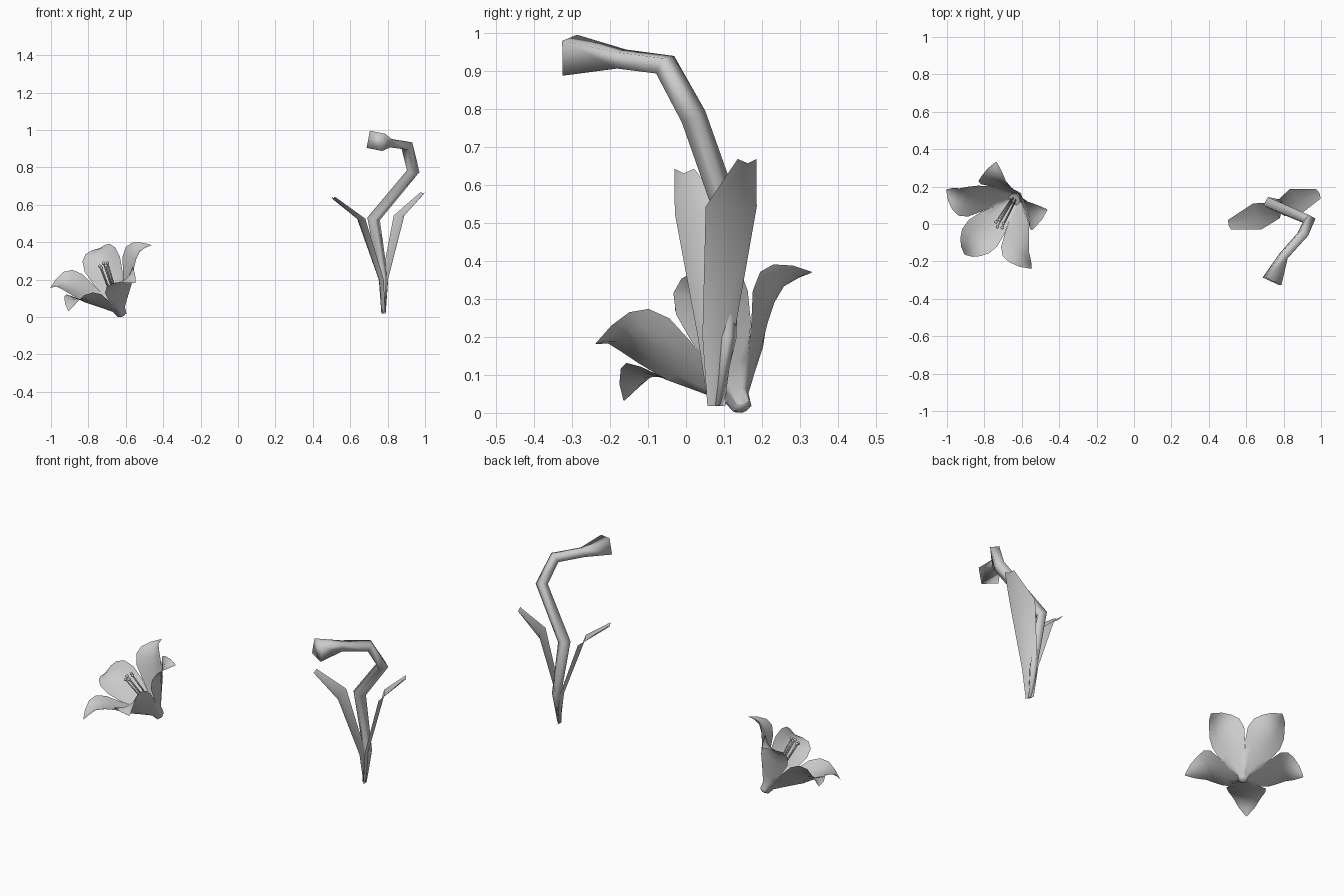
import bpy, bmesh, math
from mathutils import Vector, Matrix

if "Cube" in bpy.data.objects:
    bpy.data.objects.remove(bpy.data.objects["Cube"])


def make_object(name, bm, merge=0.0, angle=None):
    if merge:
        bmesh.ops.remove_doubles(bm, verts=bm.verts, dist=merge)
    me = bpy.data.meshes.new(name)
    bm.to_mesh(me)
    bm.free()
    ob = bpy.data.objects.new(name, me)
    bpy.context.collection.objects.link(ob)
    for p in me.polygons:
        p.use_smooth = True
    if angle:
        bpy.context.view_layer.objects.active = ob
        ob.select_set(True)
        bpy.ops.object.shade_smooth_by_angle(angle=math.radians(angle))
        ob.select_set(False)
    return ob


def skin(bm, rows, closed=False):
    """Quads between successive rows of points."""
    vs = [[bm.verts.new(p) for p in row] for row in rows]
    n = len(rows[0])
    for a, b in zip(vs, vs[1:]):
        for i in range(n if closed else n - 1):
            j = (i + 1) % n
            bm.faces.new((a[i], a[j], b[j], b[i]))
    return vs


def tube(bm, path, sides, turn=0.0, up=Vector((0, 0, 1))):
    """Capped tube through (x, y, z, radius) points."""
    pts = [Vector(p[:3]) for p in path]
    segs = [(b - a).normalized() for a, b in zip(pts, pts[1:])]
    side, prev, rows = segs[0].cross(up).normalized(), segs[0], []
    for i, p in enumerate(pts):
        t = (segs[max(i - 1, 0)] + segs[min(i, len(segs) - 1)]).normalized()
        side = prev.rotation_difference(t) @ side
        prev = t
        other = t.cross(side)
        ring = []
        for k in range(sides):
            w = 2 * math.pi * (k + 0.5) / sides + turn
            ring.append(p + path[i][3] * (math.cos(w) * side + math.sin(w) * other))
        rows.append(ring)
    vs = skin(bm, rows, True)
    bm.faces.new(vs[0][::-1])
    bm.faces.new(vs[-1])


# Flower frame: axis leans left, forward and up
base = Vector((-0.62, 0.15, 0.014))
axis = Vector((-0.426, -0.408, 0.811)).normalized()
out = Vector((-0.007, 0.288, 0.15))
out = (out - axis * out.dot(axis)).normalized()
tan = axis.cross(out)

# Five cupped petals: distance out, height of midrib, half width, height of edge
profile = [(.022, 0, .016, 0), (.03, .04, .0218, .04), (.07, .095, .0509, .10),
           (.12, .155, .086, .172), (.16, .205, .104, .243), (.20, .247, .097, .286),
           (.24, .273, .072, .30), (.285, .276, .042, .286), (.322, .264, .003, .264)]
reach = [1, .975, 1.03, 1.05, .97]
bm = bmesh.new()
for k in range(5):
    w = 2 * math.pi * k / 5
    u = out * math.cos(w) + tan * math.sin(w)
    t = axis.cross(u)
    rows = []
    for r, mid, half, edge in profile:
        far = r * (1 + (reach[k] - 1) * max(0, r - .12) / .2)
        rows.append([base + u * far + t * half * s + axis * (mid + (edge - mid) * s * s)
                     for s in (-1, -.5, 0, .5, 1)])
    skin(bm, rows)
make_object("flower_petals", bm, 0.0012)

# Rounded base under the petals
bm = bmesh.new()
tube(bm, [(*(base + axis * a), r) for a, r in
          ((-.006, .016), (.005, .026), (.03, .027), (.045, .034))], 8)
make_object("flower_base", bm, angle=50)

# Stamens with small tips
bm = bmesh.new()
for k in range(5):
    w = 2 * math.pi * k / 5
    d = out * math.cos(w) + tan * math.sin(w)
    foot = base + axis * .06 + d * .014
    tip = Vector((-.718, 0, .277)) + d * .024
    tube(bm, [(*foot, .004), (*tip, .004)], 6)
    bmesh.ops.create_icosphere(bm, subdivisions=1, radius=.01,
                               matrix=Matrix.Translation(tip))
make_object("stamens", bm)

# Square stem, from flared mouth down to the foot
bm = bmesh.new()
tube(bm, [(.738, -.306, .942, .066), (.80, -.17, .932, .031), (.903, -.055, .917, .034),
          (.937, .02, .78, .035), (.725, .11, .525, .036), (.778, .108, .2, .026),
          (.778, .08, .02, .012)], 4, math.radians(10))
bmesh.ops.recalc_face_normals(bm, faces=bm.faces)
make_object("stem", bm)


# Leaves: creased strips given by centre points and half widths
def leaf(name, centres, across):
    bm = bmesh.new()
    across = Vector(across).normalized()
    rows = []
    pts = [Vector(c[:3]) for c in centres]
    for i, c in enumerate(centres):
        along = (pts[min(i + 1, len(pts) - 1)] - pts[max(i - 1, 0)]).normalized()
        n = along.cross(across)
        if n.z < 0:
            n = -n
        rows.append([pts[i] - across * c[3] + n * c[4], pts[i] - n * c[4],
                     pts[i] + across * c[3] + n * c[4]])
    # notch of the tip follows the crease
    rows[-1][1] -= Vector((0, 0, .006))
    skin(bm, rows)
    make_object(name, bm)


leaf("right_leaf", [(.782, .08, .018, .024, .004), (.79, .087, .2, .045, .006),
                    (.868, .122, .54, .073, .008), (.99, .162, .666, .027, .004)],
     (-.39, .92, 0))
leaf("left_leaf", [(.776, .08, .018, .024, .004), (.76, .072, .2, .045, .006),
                   (.652, .038, .522, .073, .008), (.508, -.005, .64, .027, .004)],
     (-.3, .95, 0))
